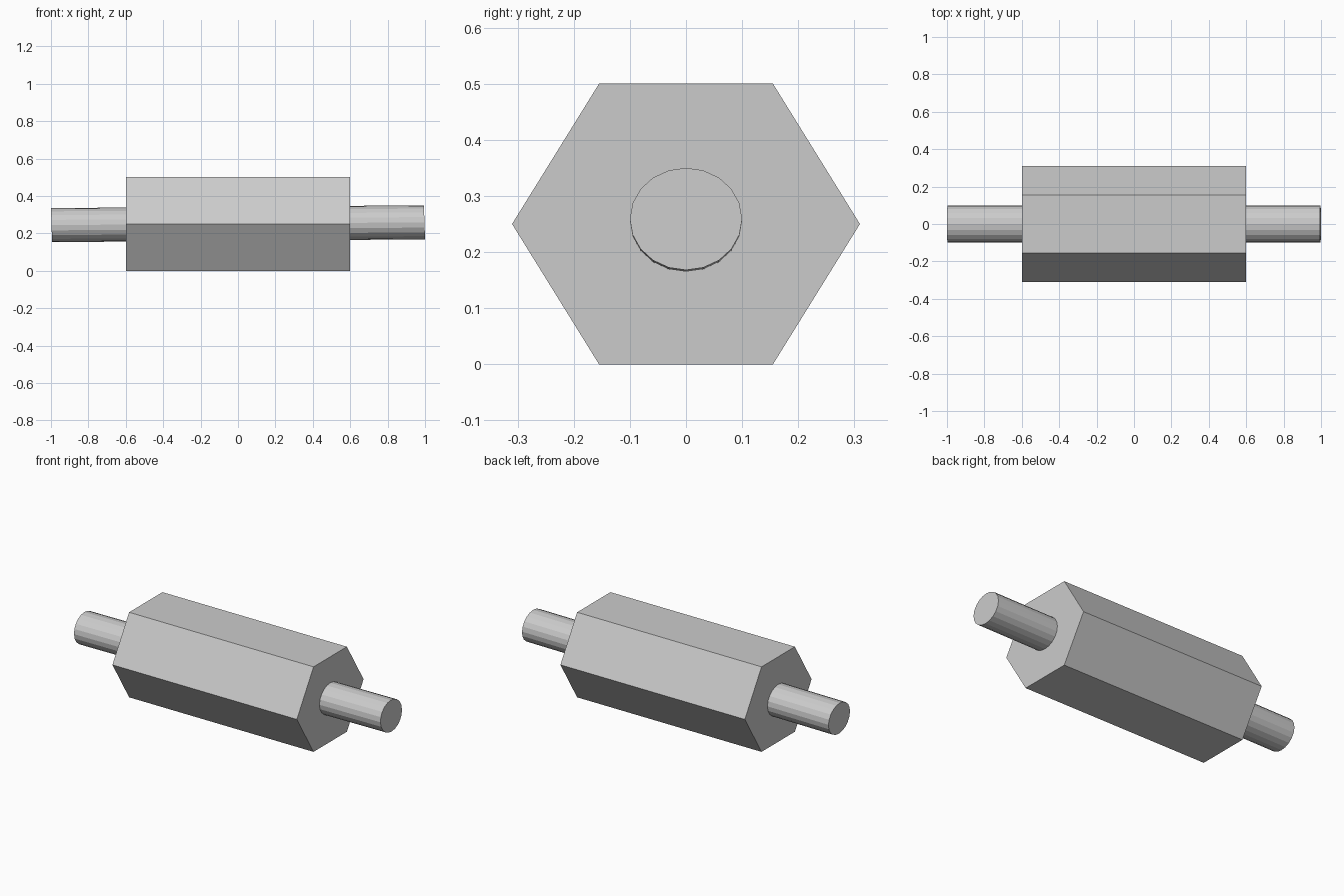
import bpy
from math import radians
from mathutils import Matrix

cube = bpy.data.objects.get("Cube")
if cube:
    bpy.data.objects.remove(cube, do_unlink=True)

# Single plain grey
grey = bpy.data.materials.new("light_grey")
grey.use_nodes = True
colour = (0.6, 0.6, 0.6, 1)
grey.diffuse_color = colour
grey.node_tree.nodes["Principled BSDF"].inputs["Base Color"].default_value = colour


def prism_along_x(name, sides, length, radius_y, radius_z, height):
    """Prism lying along x, with a corner on the y axis."""
    bpy.ops.mesh.primitive_cylinder_add(vertices=sides, radius=1, depth=1)
    obj = bpy.context.object
    obj.name = name
    obj.data.transform(Matrix.Rotation(radians(90), 4, 'Y'))
    obj.data.transform(Matrix.Diagonal((length, radius_y, radius_z, 1)))
    obj.location.z = height
    obj.data.materials.append(grey)
    return obj


# Hexagonal body, slightly wider than a regular hexagon
prism_along_x("hexagonal_body", 6, 1.2, 0.31, 0.25 / 0.75 ** 0.5, 0.25)

# Round shaft through the body, tilted a little, with slanted ends
shaft = prism_along_x("shaft", 20, 1.994, 0.1, 0.091, 0.2515)
tilt = Matrix.Identity(4)
tilt[2][0] = 0.0075
tilt[0][2] = -0.033
shaft.data.transform(tilt)
